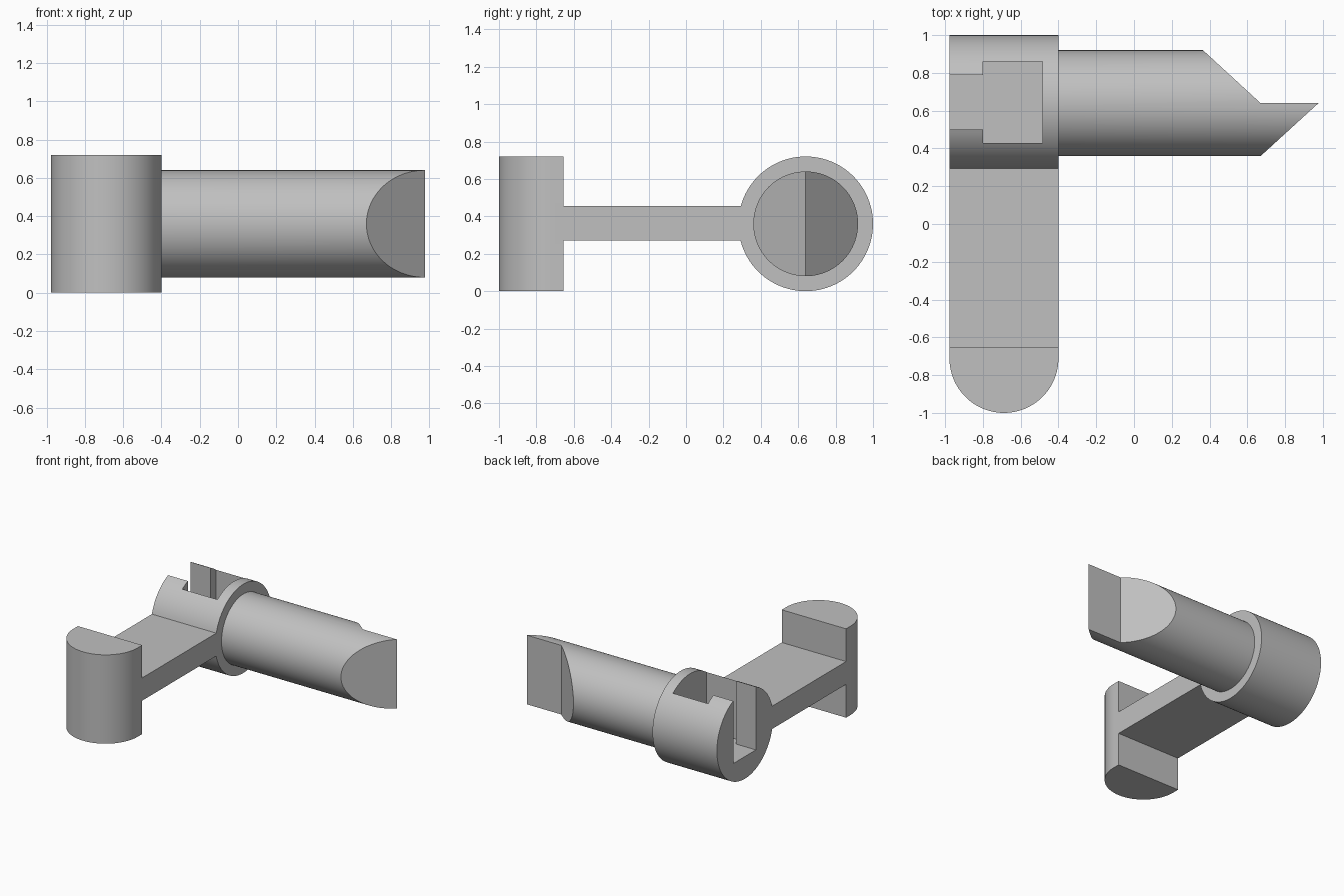
import bpy, bmesh, math
from mathutils import Matrix

cube = bpy.data.objects.get("Cube")
if cube:
    bpy.data.objects.remove(cube, do_unlink=True)

LEFT, RIGHT, TIP = -0.977, -0.4, 0.977   # x of hub ends and pin tip
AXIS_Y, AXIS_Z = 0.64, 0.36              # axis of hub and pin

steel = bpy.data.materials.new("plain_grey")
steel.use_nodes = True
grey = (0.53, 0.53, 0.53, 1)
steel.diffuse_color = grey
steel.node_tree.nodes["Principled BSDF"].inputs["Base Color"].default_value = grey


def finish(name, bm):
    bmesh.ops.recalc_face_normals(bm, faces=bm.faces)
    mesh = bpy.data.meshes.new(name)
    bm.to_mesh(mesh)
    bm.free()
    mesh.materials.append(steel)
    obj = bpy.data.objects.new(name, mesh)
    bpy.context.collection.objects.link(obj)
    return obj


def prism(name, outline, z0, z1):
    """Extrude an xy outline from z0 to z1."""
    bm = bmesh.new()
    face = bm.faces.new([bm.verts.new((x, y, z0)) for x, y in outline])
    top = bmesh.ops.extrude_face_region(bm, geom=[face])["geom"]
    verts = [v for v in top if isinstance(v, bmesh.types.BMVert)]
    bmesh.ops.translate(bm, verts=verts, vec=(0, 0, z1 - z0))
    return finish(name, bm)


def rod(name, radius, x0, x1):
    """Cylinder along x on the shared axis."""
    bm = bmesh.new()
    place = (Matrix.Translation(((x0 + x1) / 2, AXIS_Y, AXIS_Z))
             @ Matrix.Rotation(math.pi / 2, 4, 'Y'))
    bmesh.ops.create_cone(bm, cap_ends=True, segments=96, radius1=radius,
                          radius2=radius, depth=x1 - x0, matrix=place)
    return finish(name, bm)


def combine(obj, other, operation):
    """Apply a boolean and discard the second solid."""
    mod = obj.modifiers.new(operation.lower(), 'BOOLEAN')
    mod.object, mod.operation, mod.solver = other, operation, 'EXACT'
    bpy.context.view_layer.objects.active = obj
    bpy.ops.object.modifier_apply(modifier=mod.name)
    bpy.data.objects.remove(other, do_unlink=True)


# Hub, arm and rounded end post form one solid
body = rod("hub_arm_and_post", 0.36, LEFT, RIGHT)
arm = prism("arm", [(LEFT, -0.7), (RIGHT, -0.7), (RIGHT, 0.4), (LEFT, 0.4)], 0.27, 0.455)
mid, radius = (LEFT + RIGHT) / 2, (RIGHT - LEFT) / 2
arc = [(mid + radius * math.cos(a), radius - 1 + radius * math.sin(a))
       for a in (math.pi * (1 + i / 48) for i in range(49))]
post = prism("post", arc + [(RIGHT, -0.655), (LEFT, -0.655)], 0, 0.72)
combine(body, arm, 'UNION')
combine(body, post, 'UNION')

# T-shaped pocket open to the top and the outer end of the hub
pocket = prism("pocket", [(-1.1, 0.5), (-0.8, 0.5), (-0.8, 0.43), (-0.485, 0.43),
                          (-0.485, 0.86), (-0.8, 0.86), (-0.8, 0.79), (-1.1, 0.79)],
               0.18, 1)
combine(body, pocket, 'DIFFERENCE')

# Pin with two slanted cuts and a flat half face at the tip
pin = rod("pin", 0.28, -0.44, TIP + 0.1)
tip_shape = prism("tip_shape", [(-0.6, 0.3), (0.605, 0.3), (TIP, AXIS_Y),
                                (0.67, AXIS_Y), (0.278, 1.0), (-0.6, 1.0)], -0.1, 1)
combine(pin, tip_shape, 'INTERSECT')

# Smooth the round walls, keep edges sharp
for obj in (body, pin):
    bpy.ops.object.select_all(action='DESELECT')
    obj.select_set(True)
    bpy.context.view_layer.objects.active = obj
    bpy.ops.object.shade_smooth_by_angle(angle=math.radians(25))
